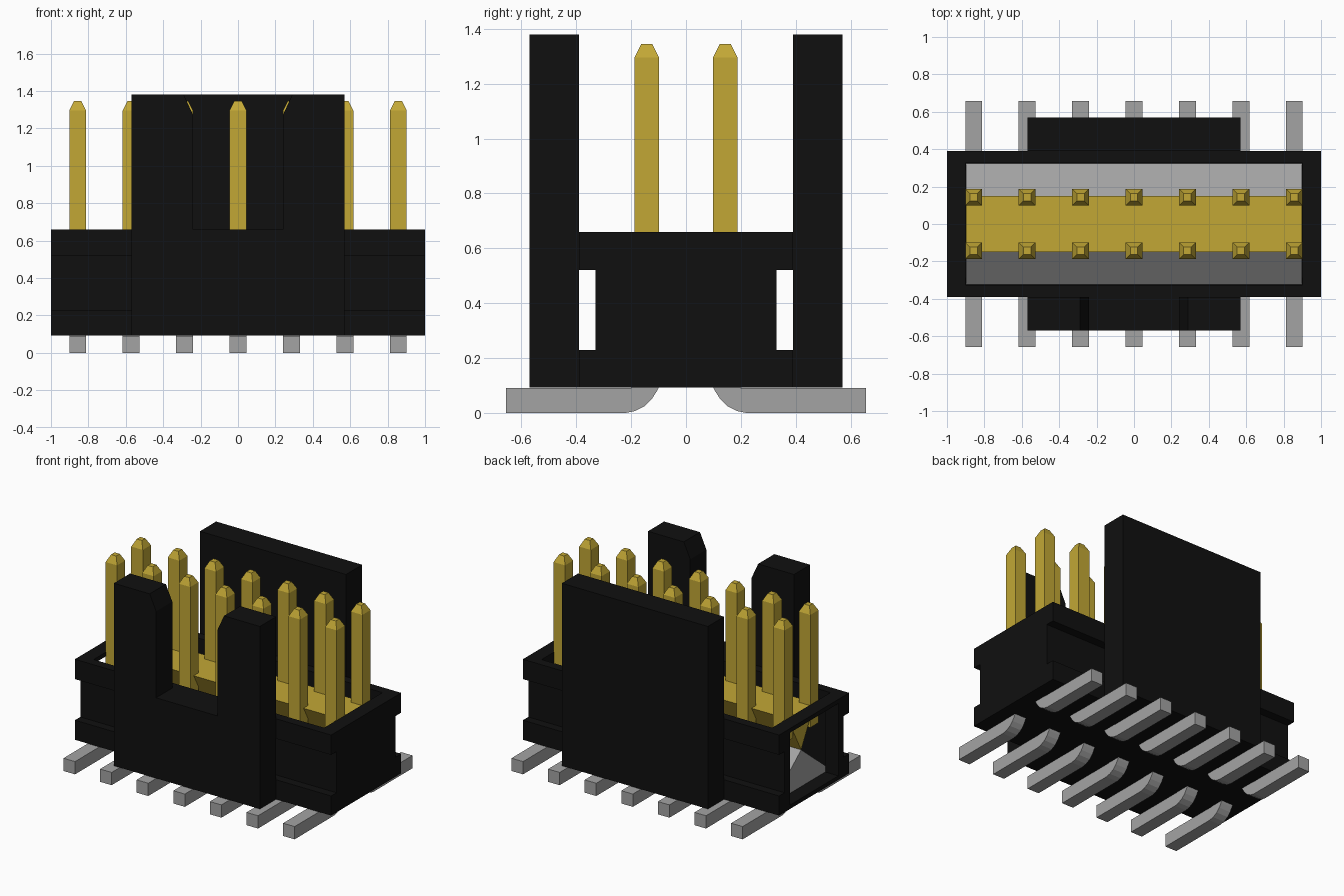
import bpy, bmesh

if "Cube" in bpy.data.objects:
    bpy.data.objects.remove(bpy.data.objects["Cube"], do_unlink=True)


def material(name, rgb):
    m = bpy.data.materials.new(name)
    m.use_nodes = True
    m.diffuse_color = (*rgb, 1)
    m.node_tree.nodes["Principled BSDF"].inputs["Base Color"].default_value = (*rgb, 1)
    return m


BLACK = material("black plastic", (0.005, 0.005, 0.005))
GOLD = material("gold plating", (0.54, 0.39, 0.036))
GREY = material("tinned grey", (0.37, 0.37, 0.37))


def finish(name, bm, mat):
    bmesh.ops.recalc_face_normals(bm, faces=bm.faces)
    me = bpy.data.meshes.new(name)
    bm.to_mesh(me)
    bm.free()
    me.materials.append(mat)
    ob = bpy.data.objects.new(name, me)
    bpy.context.collection.objects.link(ob)
    return ob


def prism(name, points, lo, hi, axis, mat):
    """Extrude a profile along x (points are y,z) or along y (points are x,z)."""
    bm = bmesh.new()
    place = (lambda p, t: (t, p[0], p[1])) if axis == "x" else (lambda p, t: (p[0], t, p[1]))
    a = [bm.verts.new(place(p, lo)) for p in points]
    b = [bm.verts.new(place(p, hi)) for p in points]
    bm.faces.new(a)
    bm.faces.new(b[::-1])
    n = len(points)
    for i in range(n):
        bm.faces.new((a[i], a[(i + 1) % n], b[(i + 1) % n], b[i]))
    return finish(name, bm, mat)


def box(name, x0, x1, y0, y1, z0, z1, mat=BLACK):
    return prism(name, [(y0, z0), (y1, z0), (y1, z1), (y0, z1)], x0, x1, "x", mat)


# Housing: floor, long sides with an outer groove, and ends
box("housing_floor", -1, 1, -0.33, 0.33, 0.092, 0.12)
for s, side in ((-1, "front"), (1, "back")):
    profile = [(0.39, 0.092), (0.39, 0.23), (0.33, 0.23), (0.33, 0.52),
               (0.39, 0.52), (0.39, 0.66), (0.325, 0.66), (0.325, 0.092)]
    prism(side + "_side", [(s * y, z) for y, z in profile], -1, 1, "x", BLACK)

box("left_end", 0.9, 1, -0.325, 0.325, 0.12, 0.66)
# The right end is a frame open to the inside
box("right_end_top", -1, -0.9, -0.325, 0.325, 0.63, 0.66)
for s, side in ((-1, "front"), (1, "back")):
    y = sorted((s * 0.27, s * 0.325))
    box("right_end_" + side + "_post", -1, -0.9, y[0], y[1], 0.12, 0.63)

# Tall guide walls: plain at the back, split with chamfers at the front
box("back_wall", -0.57, 0.57, 0.39, 0.57, 0.092, 1.38)
front = [(-0.57, 0.092), (0.57, 0.092), (0.57, 1.38), (0.29, 1.38), (0.24, 1.27),
         (0.24, 0.66), (-0.24, 0.66), (-0.24, 1.27), (-0.29, 1.38), (-0.57, 1.38)]
prism("front_wall", front, -0.57, -0.39, "y", BLACK)

# Contact block inside the housing: gold wedge narrowing onto a grey ridge
prism("gold_wedge", [(-0.15, 0.655), (0.15, 0.655), (0.0, 0.38)], -0.899, 0.899, "x", GOLD)
prism("grey_ridge", [(-0.324, 0.121), (0.324, 0.121), (0.0, 0.38)], -0.899, 0.899, "x", GREY)


def pin(name, x, y):
    bm = bmesh.new()
    rings = []
    for h, z in ((0.045, 0.5), (0.045, 1.295), (0.02, 1.345)):
        rings.append([bm.verts.new((x + h * a, y + h * b, z))
                      for a, b in ((-1, -1), (1, -1), (1, 1), (-1, 1))])
    for lo, hi in zip(rings, rings[1:]):
        for i in range(4):
            j = (i + 1) % 4
            bm.faces.new((lo[i], lo[j], hi[j], hi[i]))
    bm.faces.new(rings[0][::-1])
    bm.faces.new(rings[-1])
    return finish(name, bm, GOLD)


# Two rows of seven pins with bent solder feet
FOOT = [(0.097, 0.098), (0.107, 0.078), (0.125, 0.05), (0.15, 0.025), (0.185, 0.007),
        (0.22, 0.0), (0.657, 0.0), (0.657, 0.09), (0.2, 0.09), (0.19, 0.098)]
for i in range(7):
    x = (i - 3) * 0.2857
    for s, side in ((-1, "front"), (1, "back")):
        pin(f"{side}_pin_{i + 1}", x, s * 0.143)
        prism(f"{side}_foot_{i + 1}", [(s * y, z) for y, z in FOOT],
              x - 0.045, x + 0.045, "x", GREY)
